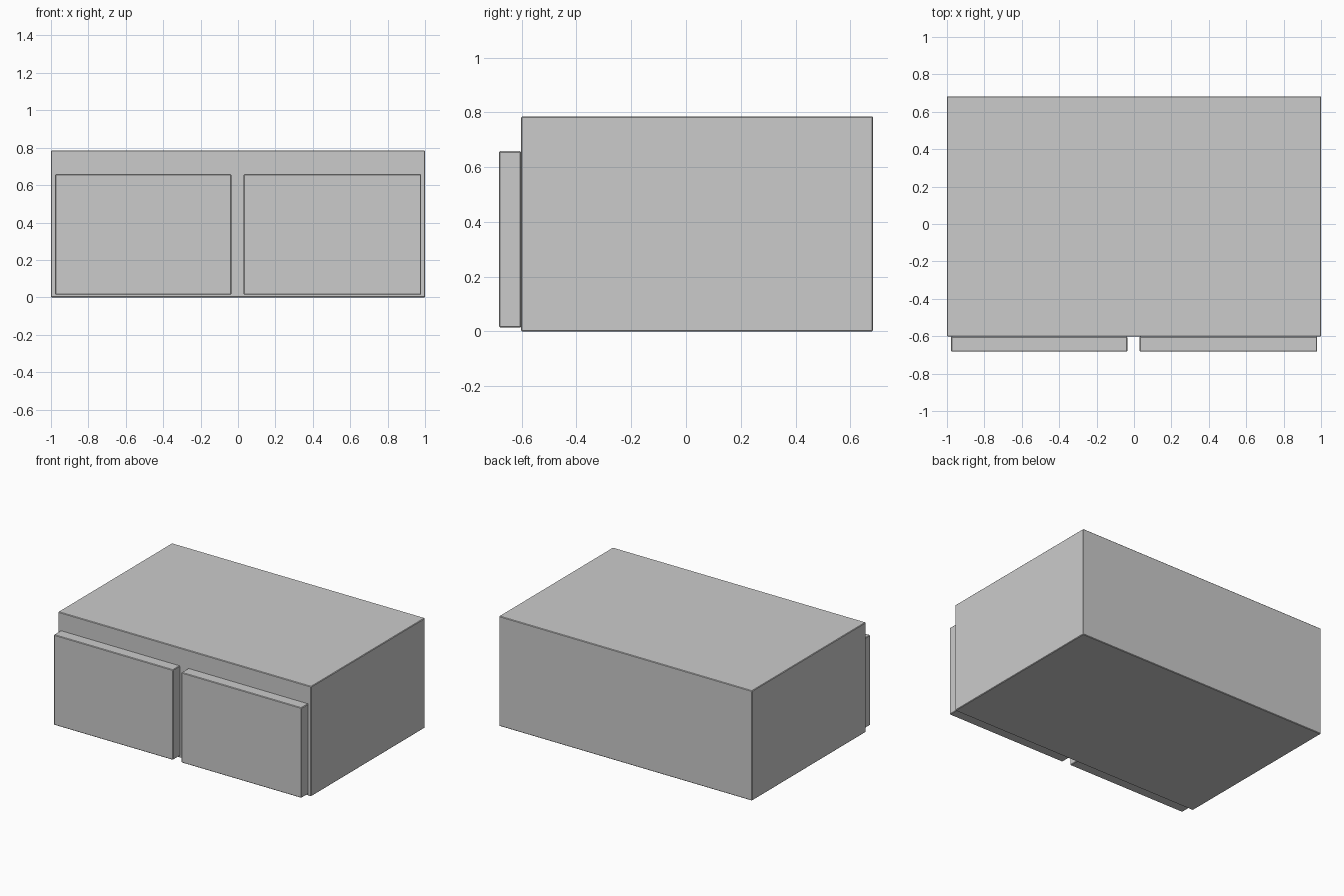
import bpy

if "Cube" in bpy.data.objects:
    bpy.data.objects.remove(bpy.data.objects["Cube"])


def box(name, lo, hi, bevel=0.004):
    """Axis-aligned box between two corners with a tiny softened edge."""
    centre = [(a + b) / 2 for a, b in zip(lo, hi)]
    bpy.ops.mesh.primitive_cube_add(size=1, location=centre)
    obj = bpy.context.object
    obj.name = name
    obj.scale = [b - a for a, b in zip(lo, hi)]
    bpy.ops.object.transform_apply(location=False, rotation=False, scale=True)
    mod = obj.modifiers.new("edge_softening", 'BEVEL')
    mod.width = bevel
    mod.segments = 1
    return obj


FRONT = -0.602  # front plane of the carcass

# Main cabinet carcass
box("cabinet_body", (-1.0, FRONT, 0.0), (1.0, 0.683, 0.785))

# Two thick door panels on the front
for name, x0, x1 in (("left_door", -0.978, -0.036), ("right_door", 0.03, 0.979)):
    box(name, (x0, -0.683, 0.014), (x1, FRONT, 0.658))
